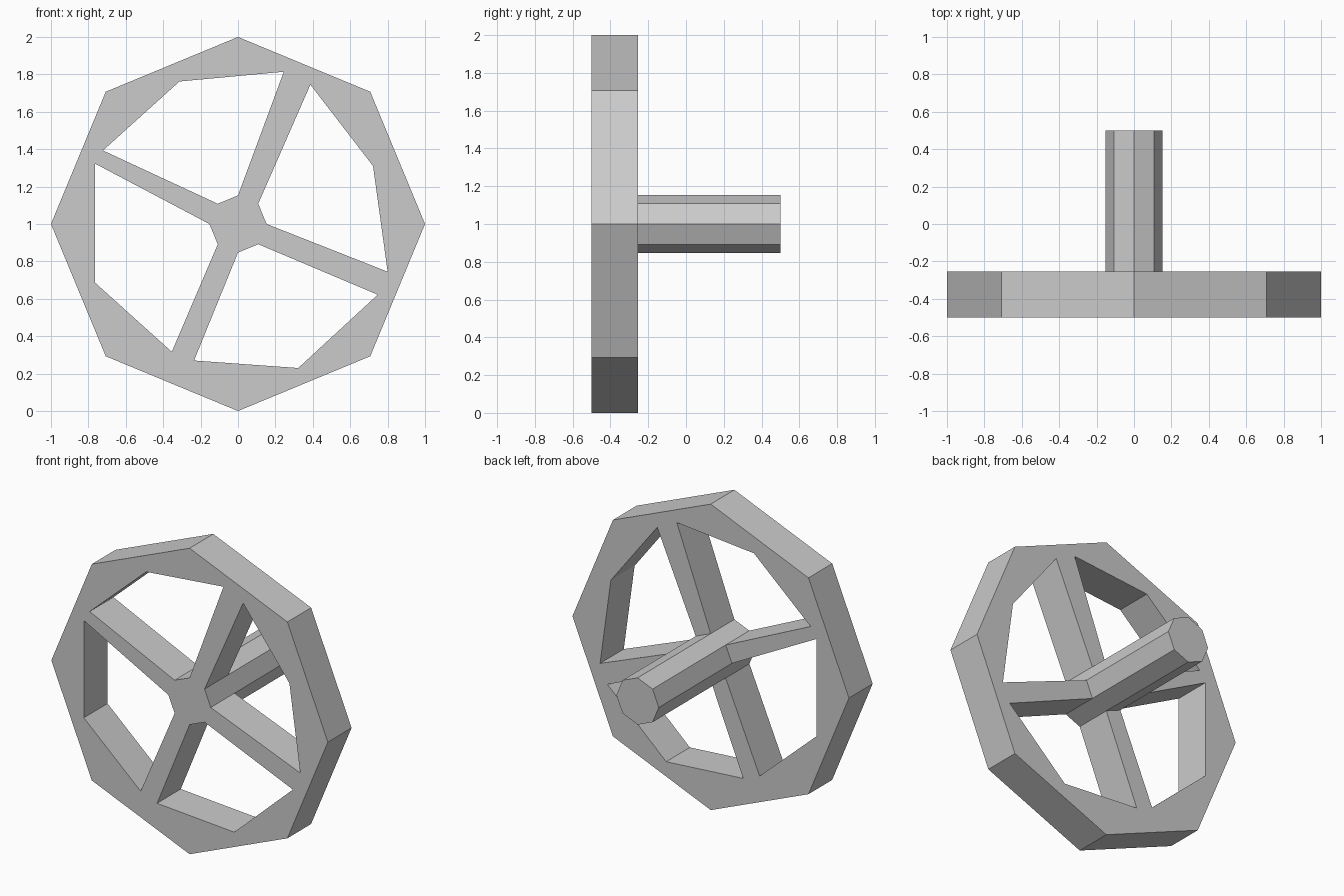
import bpy, bmesh
from math import sin, cos, radians

if "Cube" in bpy.data.objects:
    bpy.data.objects.remove(bpy.data.objects["Cube"])

FRONT, BACK, END = -0.5, -0.255, 0.5


def octagon(r):
    return [(r * cos(radians(45 * i)), 1 + r * sin(radians(45 * i))) for i in range(8)]


def loop_edges(bm, pts, y):
    vs = [bm.verts.new((x, y, z)) for x, z in pts]
    return [bm.edges.new((vs[i], vs[(i + 1) % len(vs)])) for i in range(len(vs))]


def add_object(name, bm):
    bmesh.ops.recalc_face_normals(bm, faces=bm.faces)
    me = bpy.data.meshes.new(name)
    bm.to_mesh(me)
    bm.free()
    ob = bpy.data.objects.new(name, me)
    bpy.context.collection.objects.link(ob)
    return ob


# Hub corners, shared by the wheel openings and the axle
hub = octagon(0.153)

# Openings between the four spokes: outer corners, closed by two hub corners
openings = [
    [(0.80, 0.745), (0.722, 1.31), (0.387, 1.745), hub[1], hub[0]],
    [(0.245, 1.814), (-0.313, 1.762), (-0.722, 1.393), hub[3], hub[2]],
    [(-0.765, 1.323), (-0.765, 0.687), (-0.354, 0.317), hub[5], hub[4]],
    [(-0.235, 0.27), (0.322, 0.23), (0.747, 0.622), hub[7], hub[6]],
]

# Wheel: octagonal rim, spokes and hub as one flat profile, thickened
bm = bmesh.new()
edges = []
for outline in [octagon(1.0)] + openings:
    edges += loop_edges(bm, outline, (FRONT + BACK) / 2)
bmesh.ops.triangle_fill(bm, edges=edges, use_beauty=True, normal=(0, -1, 0))
wheel = add_object("wheel", bm)
mod = wheel.modifiers.new("thickness", 'SOLIDIFY')
mod.thickness = BACK - FRONT
mod.offset = 0

# Axle: octagonal bar from the back of the hub, capped at its free end
bm = bmesh.new()
near = [bm.verts.new((x, BACK, z)) for x, z in hub]
far = [bm.verts.new((x, END, z)) for x, z in hub]
for i in range(8):
    j = (i + 1) % 8
    bm.faces.new((near[i], near[j], far[j], far[i]))
bm.faces.new(far)
add_object("axle", bm)
